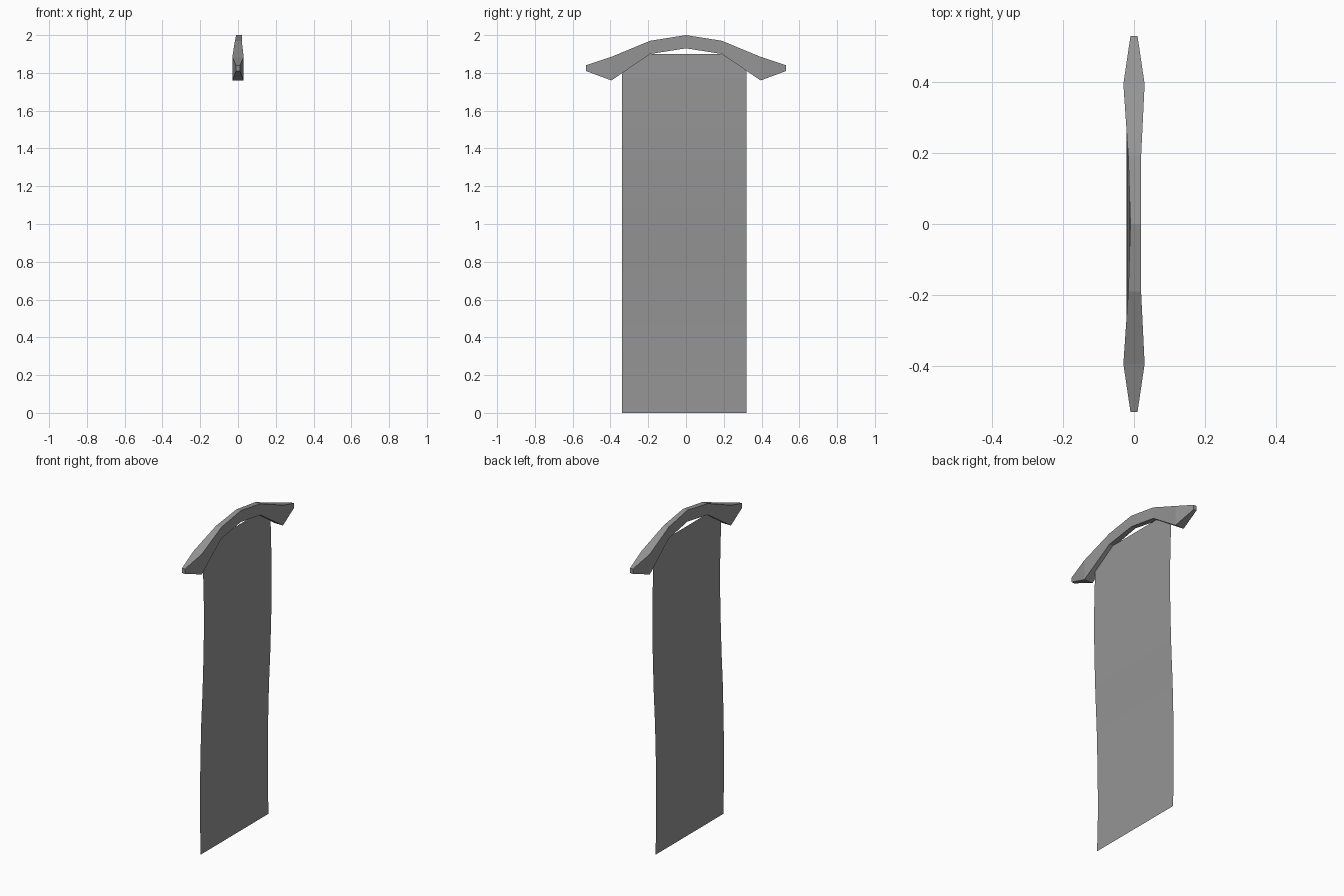
import bpy

cube = bpy.data.objects.get("Cube")
if cube:
    bpy.data.objects.remove(cube, do_unlink=True)


def material(name, value):
    mat = bpy.data.materials.new(name)
    mat.use_nodes = True
    colour = (value, value, value, 1)
    mat.diffuse_color = colour
    mat.node_tree.nodes["Principled BSDF"].inputs["Base Color"].default_value = colour
    return mat


def add_object(name, verts, faces, mat):
    mesh = bpy.data.meshes.new(name)
    mesh.from_pydata(verts, [], faces)
    mesh.materials.append(mat)
    obj = bpy.data.objects.new(name, mesh)
    bpy.context.scene.collection.objects.link(obj)
    return obj


grey = material("mid grey", 0.3)

# Arched crossbar: (y, bottom z, top z, min x, max x) stations, mirrored across y
half = [(0, 1.93, 2.0, -0.01, 0.02), (0.19, 1.9, 1.97, -0.016, 0.02),
        (0.395, 1.76, 1.885, -0.03, 0.03), (0.53, 1.81, 1.84, -0.01, 0.01)]
stations = [(-y, *rest) for y, *rest in reversed(half[1:])] + half
verts, faces = [], []
for y, low, high, x0, x1 in stations:
    verts += [(x0, y, low), (x1, y, low), (x1, y, high), (x0, y, high)]
for s in range(len(stations) - 1):
    a, b = 4 * s, 4 * s + 4
    for i in range(4):
        j = (i + 1) % 4
        faces.append((a + i, a + j, b + j, b + i))
last = len(verts) - 4
faces += [(3, 2, 1, 0), tuple(range(last, last + 4))]
add_object("crossbar", verts, faces, grey)

# Hanging cloth: a single sheet following a gentle (x, z) wave
wave = [(-0.005, 1.9), (0, 1.75), (0.005, 1.55), (0.006, 1.4), (0.002, 1.2),
        (-0.004, 1.0), (-0.013, 0.8), (-0.018, 0.6), (-0.021, 0.4),
        (-0.021, 0.2), (-0.016, 0)]
verts = [(x, y, z) for x, z in wave for y in (-0.34, 0.32)]
faces = [(2 * i, 2 * i + 2, 2 * i + 3, 2 * i + 1) for i in range(len(wave) - 1)]
cloth = add_object("cloth", verts, faces, grey)
cloth.data.shade_smooth()
